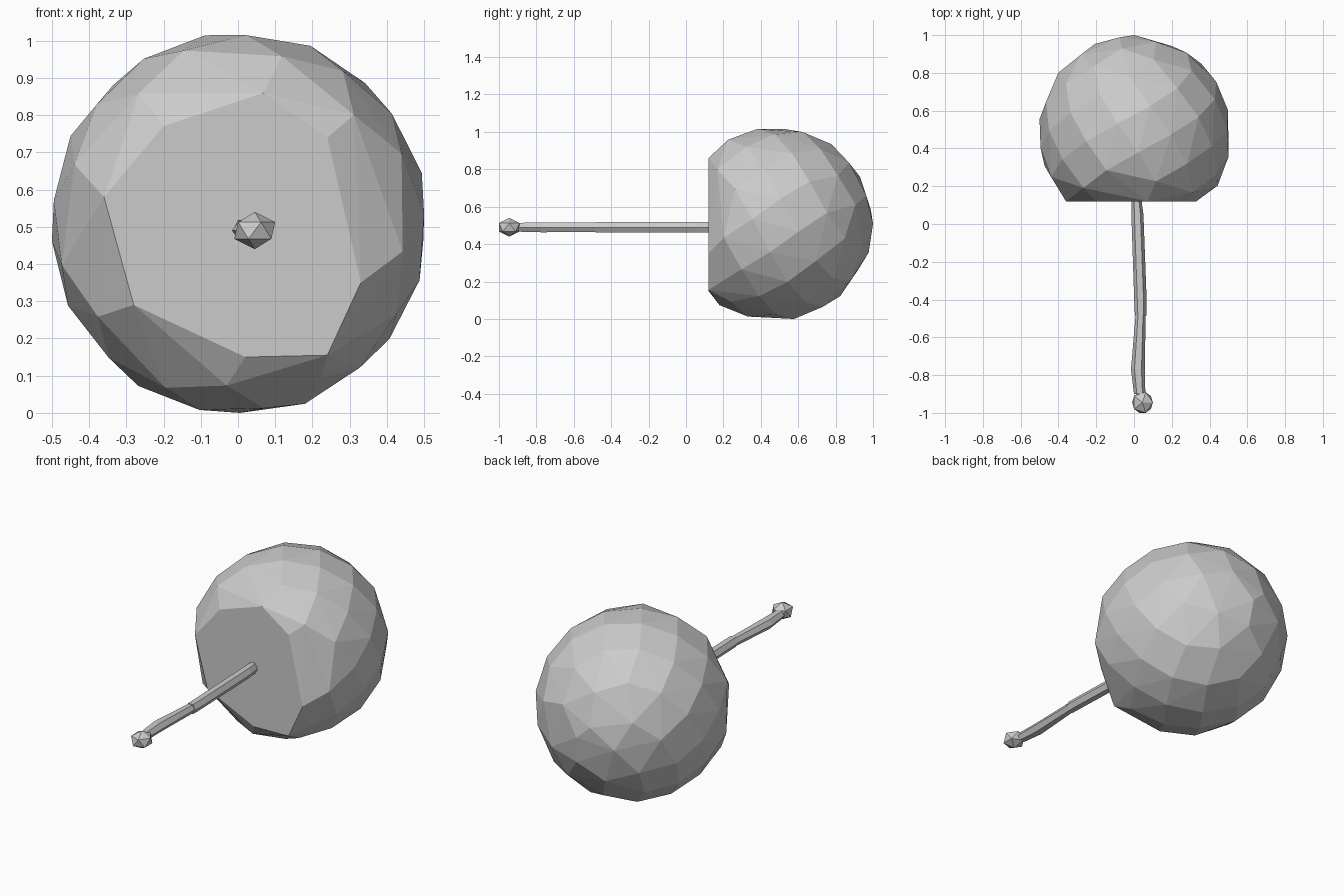
import bpy, bmesh, math
from mathutils import Vector

if "Cube" in bpy.data.objects:
    bpy.data.objects.remove(bpy.data.objects["Cube"])


def finish(name, bm):
    bmesh.ops.dissolve_limit(bm, angle_limit=math.radians(1), verts=bm.verts[:], edges=bm.edges[:])
    bmesh.ops.recalc_face_normals(bm, faces=bm.faces[:])
    mesh = bpy.data.meshes.new(name)
    bm.to_mesh(mesh)
    bm.free()
    obj = bpy.data.objects.new(name, mesh)
    bpy.context.collection.objects.link(obj)
    return obj


def hull(name, points):
    bm = bmesh.new()
    for p in points:
        bm.verts.new(p)
    res = bmesh.ops.convex_hull(bm, input=bm.verts[:])
    junk = {g for g in res["geom_interior"] + res["geom_unused"] if isinstance(g, bmesh.types.BMVert)}
    bmesh.ops.delete(bm, geom=list(junk), context='VERTS')
    return finish(name, bm)


def fit(points, axis, lo, hi):
    a, b = min(p[axis] for p in points), max(p[axis] for p in points)
    for p in points:
        p[axis] = lo + (p[axis] - a) * (hi - lo) / (b - a)


def loft(name, rings, sides=6):
    # rings: (y, x centre, z centre, x radius, z radius)
    bm = bmesh.new()
    loops = []
    for y, x, z, rx, rz in rings:
        loops.append([bm.verts.new((x + rx * math.cos(t), y, z + rz * math.sin(t)))
                      for t in (2 * math.pi * k / sides for k in range(sides))])
    for a, b in zip(loops, loops[1:]):
        for k in range(sides):
            n = (k + 1) % sides
            bm.faces.new((a[k], a[n], b[n], b[k]))
    bm.faces.new(loops[0])
    bm.faces.new(loops[-1])
    return finish(name, bm)


# Faceted round head, evenly scattered points with a flattened front
head = []
N = 88
for i in range(N):
    c = 1 - 2 * i / (N - 1)
    s = math.sqrt(max(0, 1 - c * c))
    t = i * math.pi * (3 - math.sqrt(5))
    y = 0.49 + 0.51 * c
    if y > 0.16:
        bulge = 1 + 0.3 * max(0, 0.4 - y)
        head.append(Vector((s * math.cos(t) * bulge, y, s * math.sin(t) * bulge)))
fit(head, 0, -0.5, 0.5)
fit(head, 2, 0, 1.015)
flat = [(-.36, .58), (-.2, .77), (.07, .86), (.24, .74), (.33, .35), (.24, .155), (.02, .15), (-.28, .29)]
hull("round_head", head + [Vector((x, 0.12, z)) for x, z in flat])

# Two-piece crooked stick
loft("stick_upper", [(.13, .013, .49, .026, .033), (.05, .018, .49, .032, .033),
                     (-.40, .034, .49, .033, .032), (-.485, .036, .49, .031, .032)])
loft("stick_lower", [(-.475, .035, .49, .026, .028), (-.77, .021, .49, .037, .031),
                     (-.90, .030, .49, .030, .027)])

# Faceted knob at the stick's end
bm = bmesh.new()
bmesh.ops.create_icosphere(bm, subdivisions=1, radius=1)
knob = [v.co.copy() for v in bm.verts]
bm.free()
fit(knob, 0, -0.01, 0.10)
fit(knob, 1, -1.0, -0.89)
fit(knob, 2, 0.44, 0.54)
hull("stick_knob", knob)
